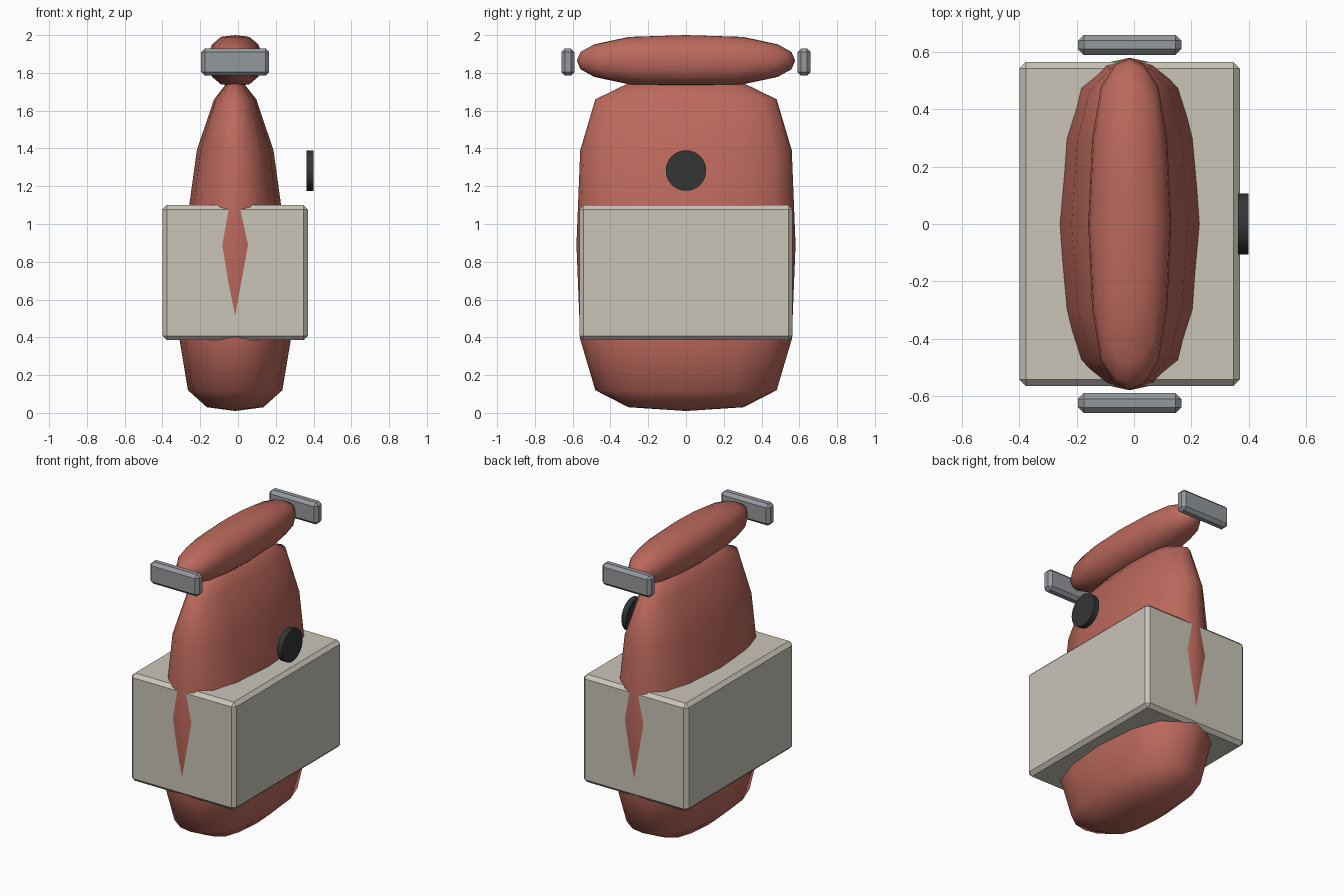
import bpy, bmesh, math
from mathutils import Matrix

if "Cube" in bpy.data.objects:
    bpy.data.objects.remove(bpy.data.objects["Cube"], do_unlink=True)

CX = -0.015  # shared centre line of all large parts


def material(name, rgb):
    m = bpy.data.materials.new(name)
    m.use_nodes = True
    m.diffuse_color = (*rgb, 1)
    m.node_tree.nodes["Principled BSDF"].inputs["Base Color"].default_value = (*rgb, 1)
    return m


RED = material("terracotta red", (0.50, 0.14, 0.107))
CREAM = material("warm cream", (0.59, 0.555, 0.485))
GREY = material("steel grey", (0.30, 0.315, 0.335))
BLACK = material("charcoal", (0.033, 0.035, 0.036))


def finish(name, bm, mat, smooth=None):
    bmesh.ops.recalc_face_normals(bm, faces=bm.faces)
    mesh = bpy.data.meshes.new(name)
    bm.to_mesh(mesh)
    bm.free()
    mesh.materials.append(mat)
    ob = bpy.data.objects.new(name, mesh)
    bpy.context.collection.objects.link(ob)
    if smooth:
        bpy.ops.object.select_all(action='DESELECT')
        ob.select_set(True)
        bpy.context.view_layer.objects.active = ob
        bpy.ops.object.shade_smooth_by_angle(angle=math.radians(smooth))
    return ob


# Quarter outline of a cushion cross-section, mirrored to a full ring
QUARTER = [(1, 0), (0.9, 0.52), (0.69, 0.83), (0.33, 0.966), (0, 1)]
HALF = QUARTER + [(-x, y) for x, y in QUARTER[-2::-1]]
RING = HALF + [(x, -y) for x, y in HALF[-2:0:-1]]


def cushion(name, bottom, top, rings):
    """Loft rings of (z, x radius, y radius) between two poles."""
    bm = bmesh.new()
    loops = [[bm.verts.new((CX + x * rx, y * ry, z)) for x, y in RING]
             for z, rx, ry in rings]
    n = len(RING)
    for a, b in zip(loops, loops[1:]):
        for i in range(n):
            j = (i + 1) % n
            bm.faces.new((a[i], a[j], b[j], b[i]))
    for z, loop in ((bottom, loops[0]), (top, loops[-1])):
        pole = bm.verts.new((CX, 0, z))
        for i in range(n):
            bm.faces.new((pole, loop[i], loop[(i + 1) % n]))
    return finish(name, bm, RED, 50)


def block(name, size, centre, bevel, mat):
    bm = bmesh.new()
    bmesh.ops.create_cube(bm, size=1, matrix=Matrix.Translation(centre)
                          @ Matrix.Diagonal((*size, 1)))
    bmesh.ops.bevel(bm, geom=bm.edges[:], offset=bevel, segments=1,
                    affect='EDGES', profile=0.5)
    return finish(name, bm, mat)


# Tapered body
cushion("body", 0.01, 1.765, [
    (0.03, 0.15, 0.305), (0.12, 0.25, 0.48), (0.39, 0.295, 0.56),
    (0.89, 0.272, 0.58), (1.39, 0.203, 0.56), (1.66, 0.112, 0.48),
    (1.745, 0.045, 0.305)])

# Rounded roll on top
ROLL_Z, ROLL_H = 1.865, 0.135
steps = [(0.93, 0.52), (0.64, 0.84), (0.34, 0.966)]
profile = [(-h, r) for h, r in steps] + [(0, 1)] + steps[::-1]
cushion("top_roll", ROLL_Z - ROLL_H, ROLL_Z + ROLL_H,
        [(ROLL_Z + h * ROLL_H, 0.145 * r, 0.578 * r) for h, r in profile])

# Box wrapped around the middle
block("middle_box", (0.77, 1.13, 0.715), (CX, 0, 0.7425), 0.023, CREAM)

# End plates beyond the roll
for side, label in ((-1, "front"), (1, "back")):
    block(label + "_end_plate", (0.36, 0.07, 0.145),
          (CX, side * 0.625, 1.8575), 0.02, GREY)

# Round disc on the left side
bm = bmesh.new()
bmesh.ops.create_cone(bm, cap_ends=True, segments=32, radius1=0.107, radius2=0.107,
                      depth=0.037, matrix=Matrix.Translation((0.381, 0, 1.283))
                      @ Matrix.Rotation(math.pi / 2, 4, 'Y'))
finish("side_disc", bm, BLACK, 30)
